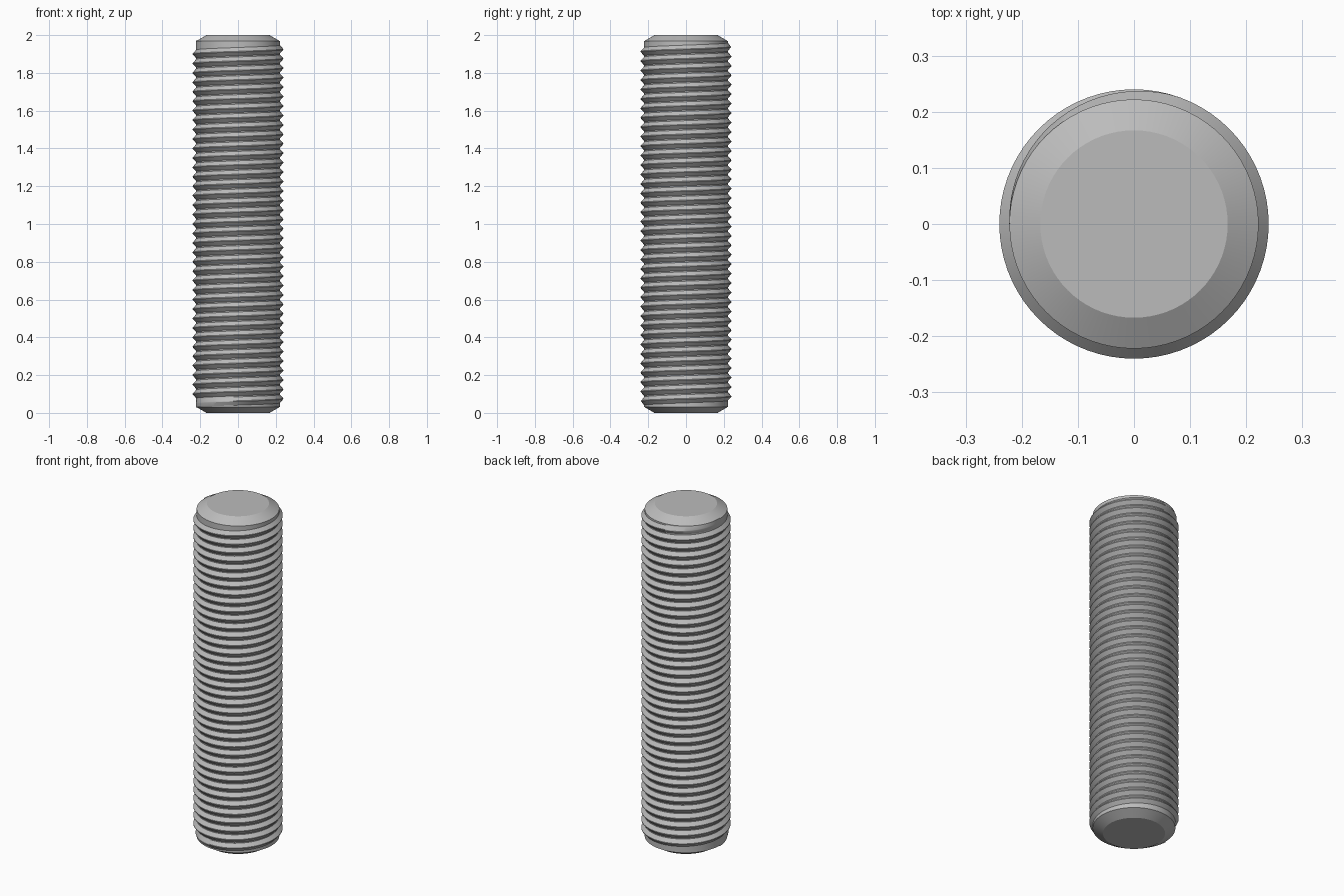
import bpy, bmesh, math

cube = bpy.data.objects.get("Cube")
if cube:
    bpy.data.objects.remove(cube)

SEG = 72
CORE, CREST = 0.222, 0.24
PITCH, TURNS = 0.05, 38
START_Z = 0.05
HALF_ROOT, HALF_CREST = 0.022, 0.002
RAMP = 0.3   # run-out length in turns

steel = bpy.data.materials.new("steel grey")
steel.use_nodes = True
colour = (0.5, 0.5, 0.5, 1)
steel.diffuse_color = colour
steel.node_tree.nodes["Principled BSDF"].inputs["Base Color"].default_value = colour


def finish(name, bm):
    bmesh.ops.recalc_face_normals(bm, faces=bm.faces)
    mesh = bpy.data.meshes.new(name)
    bm.to_mesh(mesh)
    bm.free()
    mesh.materials.append(steel)
    obj = bpy.data.objects.new(name, mesh)
    bpy.context.collection.objects.link(obj)
    bpy.ops.object.select_all(action="DESELECT")
    obj.select_set(True)
    bpy.context.view_layer.objects.active = obj
    bpy.ops.object.shade_smooth_by_angle(angle=math.radians(25))


def bridge(bm, a, b, closed):
    for i in range(len(a) if closed else len(a) - 1):
        j = (i + 1) % len(a)
        bm.faces.new((a[i], a[j], b[j], b[i]))


# Rod core with chamfered ends
bm = bmesh.new()
rings = []
for r, z in [(0.167, 0), (CORE, 0.032), (CORE, 1.968), (0.167, 2)]:
    rings.append([bm.verts.new((r * math.cos(2 * math.pi * i / SEG),
                                r * math.sin(2 * math.pi * i / SEG), z))
                  for i in range(SEG)])
for lower, upper in zip(rings, rings[1:]):
    bridge(bm, lower, upper, True)
bm.faces.new(rings[0])
bm.faces.new(rings[-1])
finish("rod_core", bm)

# Right-handed thread ridge that runs out into the core at both ends
bm = bmesh.new()
sections = []
for i in range(TURNS * SEG + 1):
    t = i / SEG
    angle = math.pi + 2 * math.pi * t
    fade = max(0.02, min(1, t / RAMP, (TURNS - t) / RAMP))
    crest = CORE + (CREST - CORE) * fade
    z = START_Z + PITCH * t
    profile = [(CORE - 0.003, -HALF_ROOT), (CORE, -HALF_ROOT), (crest, -HALF_CREST),
               (crest, HALF_CREST), (CORE, HALF_ROOT), (CORE - 0.003, HALF_ROOT)]
    sections.append([bm.verts.new((r * math.cos(angle), r * math.sin(angle), z + dz))
                     for r, dz in profile])
for a, b in zip(sections, sections[1:]):
    bridge(bm, a, b, True)
bm.faces.new(sections[0])
bm.faces.new(sections[-1])
finish("thread_ridge", bm)
